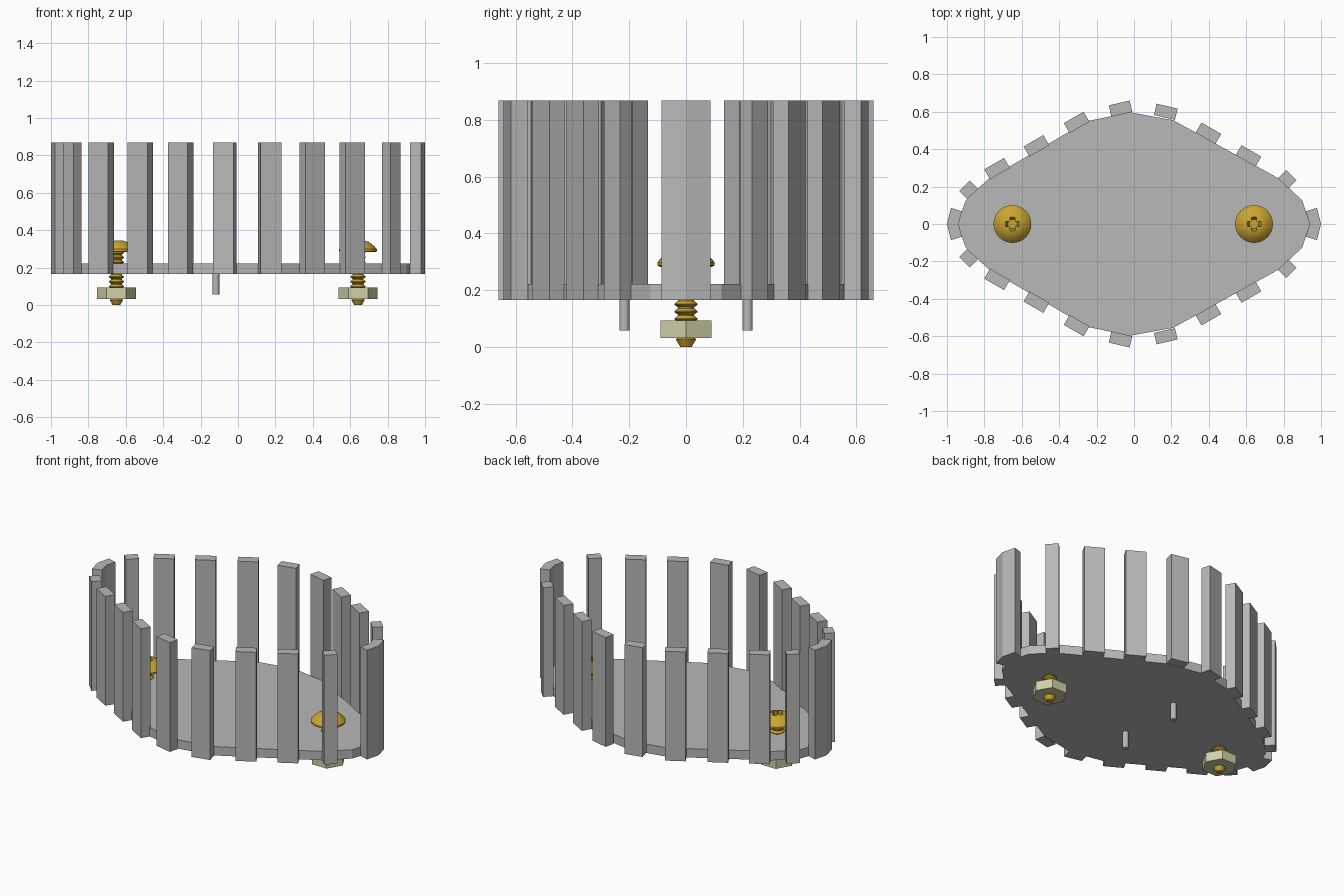
import bpy, bmesh, math
from mathutils import Matrix

old = bpy.data.objects.get("Cube")
if old:
    bpy.data.objects.remove(old, do_unlink=True)


def material(name, rgb, metallic=0.0):
    m = bpy.data.materials.new(name)
    m.use_nodes = True
    m.diffuse_color = (*rgb, 1)
    m.node_tree.nodes["Principled BSDF"].inputs["Base Color"].default_value = (*rgb, 1)
    return m


GREY = material("grey", (0.48, 0.48, 0.48))
BRASS = material("brass", (0.60, 0.38, 0.03))
PALE = material("pale nickel", (0.64, 0.64, 0.40))


def finish(name, bm, mat, smooth=False):
    bmesh.ops.recalc_face_normals(bm, faces=bm.faces)
    me = bpy.data.meshes.new(name)
    bm.to_mesh(me)
    bm.free()
    ob = bpy.data.objects.new(name, me)
    bpy.context.collection.objects.link(ob)
    if mat:
        me.materials.append(mat)
    if smooth:
        bpy.ops.object.select_all(action='DESELECT')
        ob.select_set(True)
        bpy.context.view_layer.objects.active = ob
        bpy.ops.object.shade_smooth_by_angle(angle=math.radians(30))
    return ob


def prism(name, outline, z0, z1, mat):
    """Extrude a flat outline from z0 to z1."""
    bm = bmesh.new()
    f = bm.faces.new([bm.verts.new((x, y, z0)) for x, y in outline])
    top = bmesh.ops.extrude_face_region(bm, geom=[f])["geom"]
    bmesh.ops.translate(bm, vec=(0, 0, z1 - z0),
                        verts=[v for v in top if isinstance(v, bmesh.types.BMVert)])
    return finish(name, bm, mat)


def lathe(name, profile, x, y, mat, n=32):
    """Closed solid of revolution from (radius, z) points, capped at both ends."""
    bm = bmesh.new()
    rings = [[bm.verts.new((x + r * math.cos(math.tau * i / n),
                            y + r * math.sin(math.tau * i / n), z)) for i in range(n)]
             for r, z in profile]
    for a, b in zip(rings, rings[1:]):
        for i in range(n):
            j = (i + 1) % n
            bm.faces.new((a[i], a[j], b[j], b[i]))
    bm.faces.new(rings[0])
    bm.faces.new(rings[-1])
    return finish(name, bm, mat, smooth=True)


# Base plate: faceted diamond outline, upper half mirrored to the lower half
Z0, Z_PLATE, Z_TOP = 0.165, 0.222, 0.868
half = [(0.94, 0), (0.90, 0.125), (0.78, 0.24), (0.21, 0.555), (-0.02, 0.597),
        (-0.25, 0.55), (-0.78, 0.24), (-0.90, 0.125), (-0.945, 0)]
prism("base_plate", half + [(x, -y) for x, y in half[-2:0:-1]], Z0, Z_PLATE, GREY)

# Side slats: centre x, centre y, width, turn in degrees
slats = [(-0.885, 0.183, 0.078, 45), (-0.732, 0.296, 0.122, 30), (-0.522, 0.418, 0.122, 30),
         (-0.307, 0.543, 0.122, 30), (-0.072, 0.617, 0.115, 13), (0.17, 0.6, 0.115, -13),
         (0.398, 0.485, 0.122, -30), (0.612, 0.364, 0.122, -30), (0.82, 0.239, 0.078, -45)]
for side, label in ((1, "back"), (-1, "front")):
    for i, (cx, cy, w, deg) in enumerate(slats):
        c, s = math.cos(math.radians(deg)), math.sin(math.radians(deg))
        t = 0.062
        pts = [(cx + u * c - v * s, side * (cy + u * s + v * c))
               for u, v in ((-w / 2, -t / 2), (w / 2, -t / 2), (w / 2, t / 2), (-w / 2, t / 2))]
        prism(f"{label}_slat_{i + 1}", pts, Z0, Z_TOP, GREY)

# Bent slats wrapping the two pointed ends
chevron = [(0.938, 0), (0.92, 0.068), (0.978, 0.086), (1.0, 0), (0.978, -0.086), (0.92, -0.068)]
for s, label in ((1, "left"), (-1, "right")):
    prism(f"{label}_end_slat", [(s * x, y) for x, y in chevron], Z0, Z_TOP, GREY)

# Locating pins under the plate
for s, label in ((1, "back"), (-1, "front")):
    lathe(f"{label}_pin", [(0.018, 0.057), (0.018, Z0 + 0.01)], -0.118, s * 0.217, GREY, 16)


def cross_cutter(x):
    """Tapered cross used to sink the driver recess."""
    bm = bmesh.new()
    for turn in (0, 90):
        made = bmesh.ops.create_cube(bm, size=1)["verts"]
        for v in made:
            k = 1.0 if v.co.z > 0 else 0.55
            v.co = (v.co.x * 0.086 * k, v.co.y * 0.026, 0.335 + v.co.z * 0.06)
        bmesh.ops.transform(bm, matrix=Matrix.Rotation(math.radians(turn), 4, 'Z'), verts=made)
    bmesh.ops.translate(bm, vec=(x, 0, 0), verts=bm.verts)
    return finish("recess_cutter", bm, None)


# Screws with nuts
for x, label in ((0.642, "left"), (-0.65, "right")):
    # threaded shank with chamfered tip
    pitch, shank = 0.026, [(0.02, 0.0), (0.036, 0.027)]
    for i in range(10):
        z = 0.032 + i * pitch
        shank += [(0.029, z), (0.029, z + 0.004), (0.041, z + 0.013), (0.041, z + 0.016)]
    shank.append((0.029, 0.296))
    lathe(f"{label}_screw_shank", shank, x, 0, BRASS, 24)

    # domed head with cross recess
    head = lathe(f"{label}_screw_head",
                 [(0.09, 0.282), (0.101, 0.287), (0.101, 0.298), (0.088, 0.313),
                  (0.072, 0.327), (0.055, 0.338), (0.036, 0.344), (0.012, 0.346)],
                 x, 0, BRASS)
    cutter = cross_cutter(x)
    mod = head.modifiers.new("recess", 'BOOLEAN')
    mod.operation = 'DIFFERENCE'
    mod.solver = 'EXACT'
    mod.use_self = True
    mod.object = cutter
    bpy.context.view_layer.objects.active = head
    bpy.ops.object.modifier_apply(modifier=mod.name)
    bpy.data.objects.remove(cutter, do_unlink=True)

    # hexagonal nut
    prism(f"{label}_nut", [(x + 0.104 * math.cos(math.radians(60 * i)),
                            0.104 * math.sin(math.radians(60 * i))) for i in range(6)],
          0.032, 0.093, PALE)
